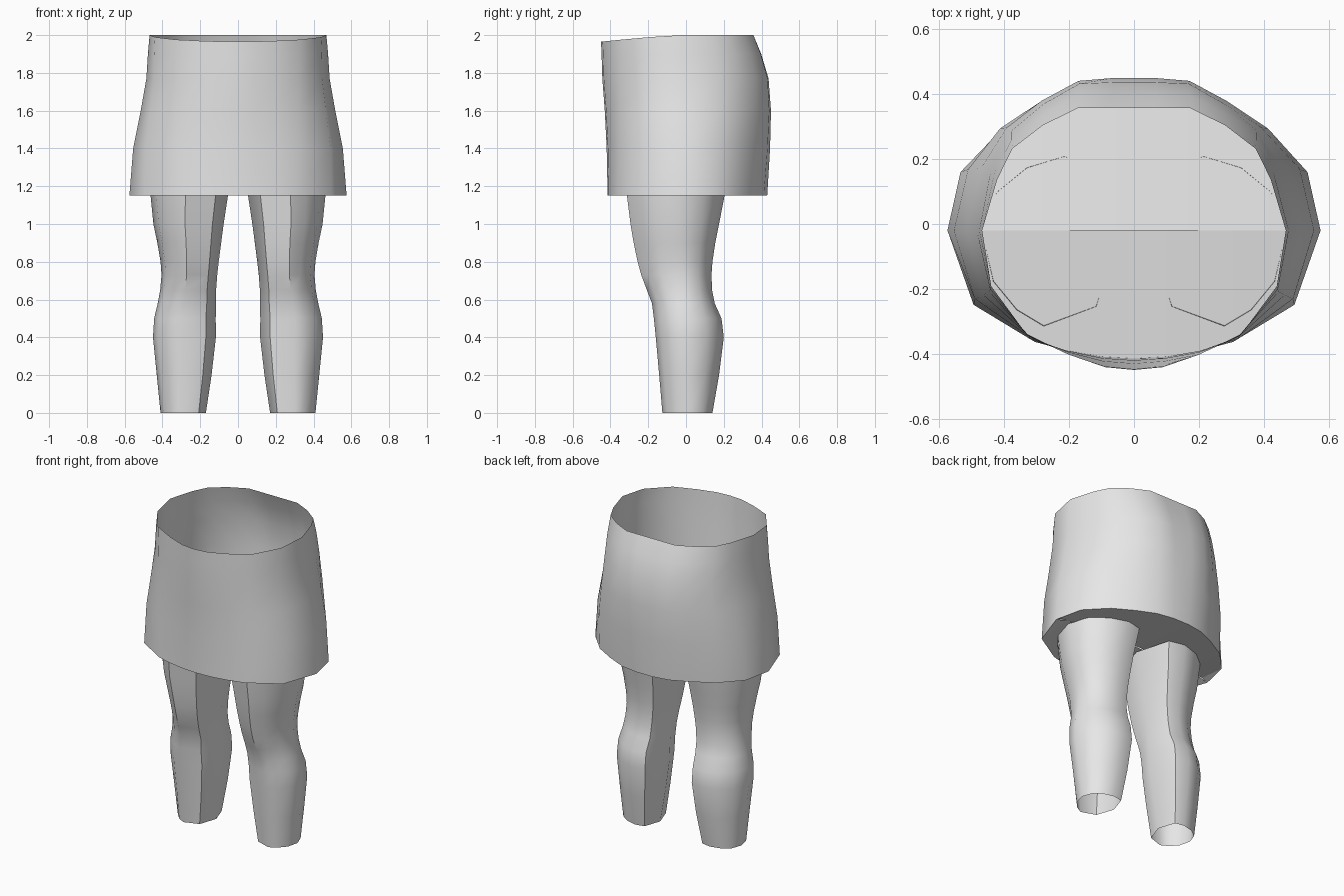
import bpy, bmesh, math

if "Cube" in bpy.data.objects:
    bpy.data.objects.remove(bpy.data.objects["Cube"])

grey = bpy.data.materials.new("plain_grey")
grey.diffuse_color = (0.8, 0.8, 0.8, 1)
grey.use_nodes = True
grey.node_tree.nodes["Principled BSDF"].inputs["Base Color"].default_value = grey.diffuse_color


def make_object(name, build, smooth_angle=None):
    bm = bmesh.new()
    build(bm)
    mesh = bpy.data.meshes.new(name)
    bm.to_mesh(mesh)
    bm.free()
    mesh.materials.append(grey)
    ob = bpy.data.objects.new(name, mesh)
    bpy.context.collection.objects.link(ob)
    if smooth_angle:
        bpy.ops.object.select_all(action='DESELECT')
        ob.select_set(True)
        bpy.context.view_layer.objects.active = ob
        bpy.ops.object.shade_smooth_by_angle(angle=math.radians(smooth_angle))
    return ob


def loft(bm, rings):
    """Skin counter-clockwise rings listed from bottom to top."""
    loops = [[bm.verts.new(p) for p in ring] for ring in rings]
    n = len(loops[0])
    for a, b in zip(loops, loops[1:]):
        for i in range(n):
            j = (i + 1) % n
            bm.faces.new((a[i], a[j], b[j], b[i]))


# Half outlines of the skirt, back to front, in unit size
HEM = [(0, 1), (.1, 1), (.29, .96), (.5, .84), (.72, .68), (.93, .4), (1, 0),
       (.86, -.58), (.53, -.87), (.35, -.94), (.17, -.985), (0, -1)]
RIM = [(0, 1), (.15, 1), (.37, 1), (.6, .86), (.8, .67), (.9, .42), (1, 0),
       (.94, -.4), (.71, -.74), (.43, -.89), (.19, -.98), (0, -1)]
MID_Y = -0.02


def skirt_ring(z, half_width, front, back):
    t = (z - 1.15) / 0.85
    half = []
    for (hx, hy), (rx, ry) in zip(HEM, RIM):
        x, y = hx + (rx - hx) * t, hy + (ry - hy) * t
        dip = 0.035 * max(0, -y) ** 1.3 if z > 1.99 else 0
        depth = back - MID_Y if y > 0 else MID_Y - front
        half.append((x * half_width, MID_Y + y * depth, z - dip))
    right = half[::-1]                                   # front to back
    left = [(-x, y, z) for x, y, z in half[1:-1]]        # back to front
    return right + left


# Skirt: height, half width, front y, back y
SKIRT = [(1.15, .575, -.415, .43), (1.4, .555, -.42, .445),
         (1.6, .515, -.43, .45), (1.77, .485, -.443, .437),
         (1.9, .477, -.447, .398), (2.0, .468, -.45, .357)]
make_object("skirt", lambda bm: loft(bm, [skirt_ring(*s) for s in SKIRT]), 40)


# Panel closing the skirt at the hem, with a low ridge from side to side
def build_panel(bm):
    hem = skirt_ring(*SKIRT[0])
    slope = 0.1
    for sign in (1, -1):
        edge = sorted(p for p in hem if (p[1] - MID_Y) * sign > -1e-5)
        outer = [bm.verts.new(p) for p in edge]
        ridge = [bm.verts.new((x, MID_Y, z + slope * abs(y - MID_Y)))
                 for x, y, z in edge]
        for i in range(len(edge) - 1):
            quad = [ridge[i], ridge[i + 1], outer[i + 1], outer[i]]
            bm.faces.new(quad if sign < 0 else quad[::-1])
    bmesh.ops.remove_doubles(bm, verts=bm.verts, dist=1e-5)
    bmesh.ops.dissolve_degenerate(bm, edges=bm.edges, dist=1e-5)
    for f in bm.faces:
        f.normal_update()
        if f.normal.z > 0:
            f.normal_flip()


make_object("hem_panel", build_panel)

# Legs: height, inner x, outer x, front y, back y
LEG = [(0, .17, .41, -.125, .14), (.2, .14, .43, -.142, .175),
       (.4, .117, .45, -.16, .2), (.5, .118, .444, -.17, .188),
       (.58, .116, .425, -.18, .152), (.65, .116, .412, -.207, .138),
       (.73, .11, .405, -.237, .135), (.8, .102, .41, -.256, .14),
       (.9, .089, .427, -.277, .155), (1.0, .076, .448, -.294, .175),
       (1.17, .05, .465, -.315, .208)]
SECTION = [(-1, 0), (-.68, -.78), (.1, -1), (.5, -.82), (.85, -.5),
           (1, 0), (.8, .55), (.35, .86), (-.2, 1), (-.7, .9)]


def leg_ring(side, z, x0, x1, front, back):
    cx, rx = (x0 + x1) / 2, (x1 - x0) / 2
    ring = []
    for u, v in SECTION:
        depth = back if v > 0 else -front
        shift = 0.02 * (1 - abs(v)) * (1 - z)
        ring.append((side * (cx + u * rx), v * depth + shift - 0.03 * z * (1 - abs(v)), z))
    return ring if side > 0 else ring[::-1]


for side, label in ((1, "right_leg"), (-1, "left_leg")):
    make_object(label, lambda bm: loft(bm, [leg_ring(side, *r) for r in LEG]), 50)
